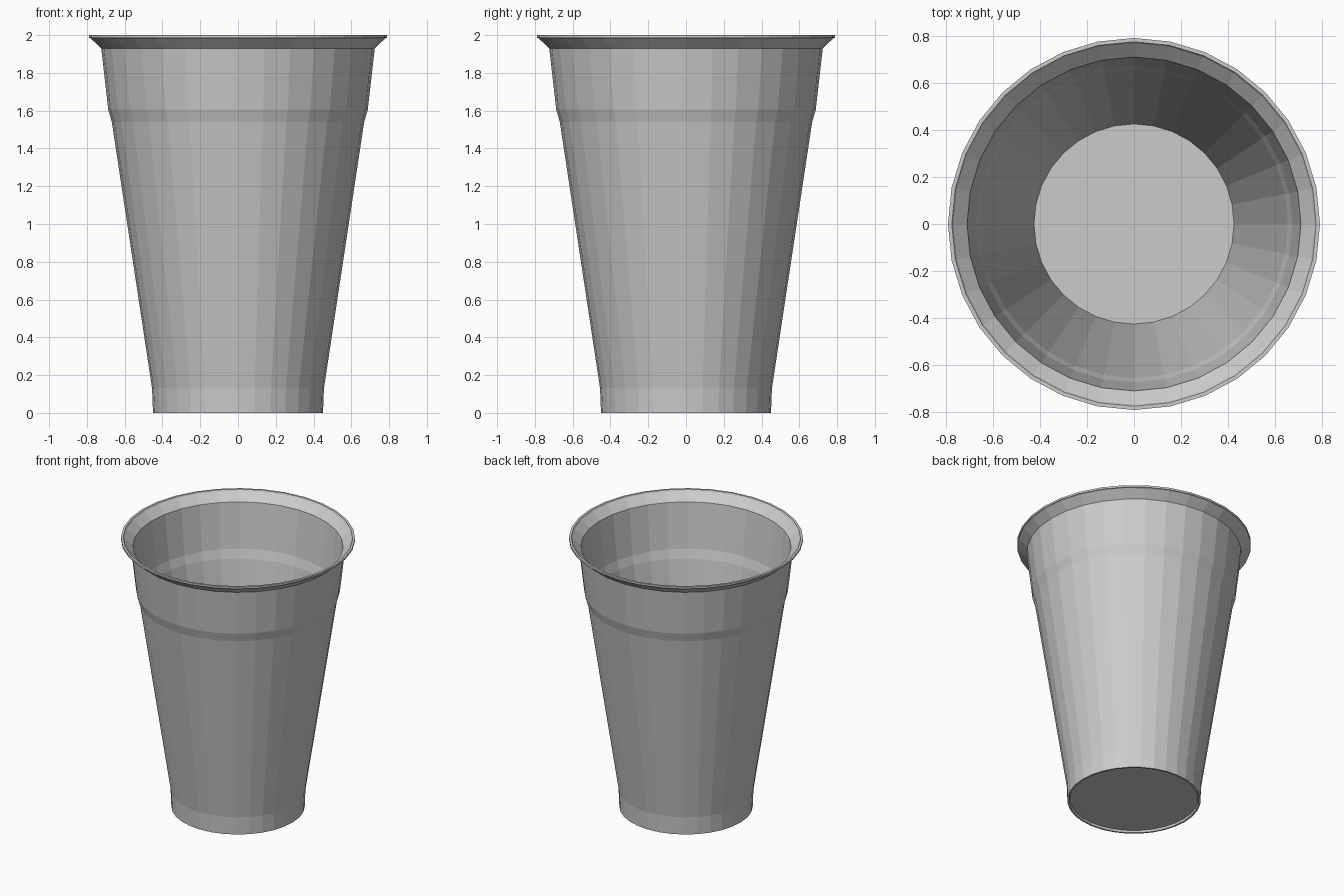
import bpy, bmesh, math

if "Cube" in bpy.data.objects:
    bpy.data.objects.remove(bpy.data.objects["Cube"])

SIDES = 32

# Closed wall section (radius, height): underside, outer wall, rim, inner wall, floor
profile = [
    (0.432, 0.015), (0.438, 0.0), (0.45, 0.0),         # shallow recess and foot
    (0.455, 0.13),                                      # foot band
    (0.668, 1.54), (0.687, 1.605),                      # long taper and step
    (0.724, 1.93), (0.738, 1.943), (0.78, 1.983),       # upper band and flare
    (0.79, 1.986), (0.79, 2.0), (0.774, 2.0),           # lip
    (0.768, 1.99), (0.709, 1.936),                      # inside of the flare
    (0.672, 1.605), (0.653, 1.54),                      # inside of the step
    (0.44, 0.13), (0.425, 0.03),                        # inner wall to floor
]

plastic = bpy.data.materials.new("grey plastic")
plastic.diffuse_color = (0.6, 0.6, 0.6, 1.0)
plastic.use_nodes = True
plastic.node_tree.nodes["Principled BSDF"].inputs["Base Color"].default_value = plastic.diffuse_color


def lathe(name, section, material):
    """Turn a section about z with flat faces and cap both ends."""
    bm = bmesh.new()
    rings = []
    for r, z in section:
        rings.append([bm.verts.new((r * math.cos(2 * math.pi * i / SIDES),
                                    r * math.sin(2 * math.pi * i / SIDES), z))
                      for i in range(SIDES)])
    for low, high in zip(rings, rings[1:]):
        for i in range(SIDES):
            j = (i + 1) % SIDES
            bm.faces.new((low[i], low[j], high[j], high[i]))
    bm.faces.new(rings[0][::-1])
    bm.faces.new(rings[-1])
    mesh = bpy.data.meshes.new(name)
    bm.to_mesh(mesh)
    bm.free()
    mesh.materials.append(material)
    obj = bpy.data.objects.new(name, mesh)
    bpy.context.collection.objects.link(obj)
    return obj


# Thin-walled cup, open at the top
lathe("cup", profile, plastic)
